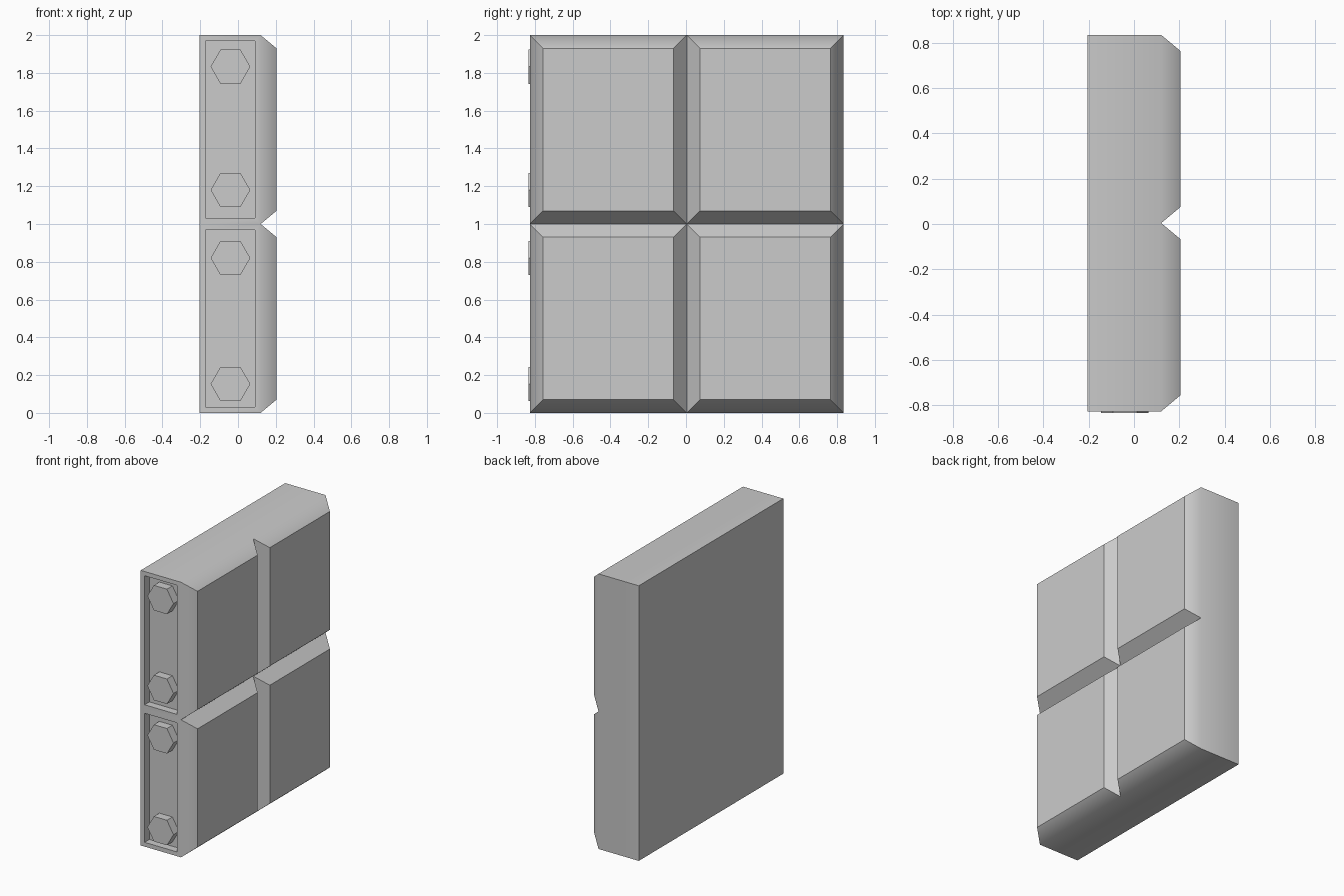
import bpy, bmesh, math
from mathutils import Matrix, Vector

if "Cube" in bpy.data.objects:
    bpy.data.objects.remove(bpy.data.objects["Cube"])

X0, X1 = -0.204, 0.12        # back plane and base of the raised pads
Y0, Y1 = -0.826, 0.834
YC = (Y0 + Y1) / 2
PAD_H, PAD_IN = 0.084, 0.07  # pad height and chamfer inset
POCKET = 0.055


def finish(bm, name, angle):
    bmesh.ops.recalc_face_normals(bm, faces=bm.faces)
    mesh = bpy.data.meshes.new(name)
    bm.to_mesh(mesh)
    bm.free()
    obj = bpy.data.objects.new(name, mesh)
    bpy.context.collection.objects.link(obj)
    bpy.ops.object.select_all(action='DESELECT')
    obj.select_set(True)
    bpy.context.view_layer.objects.active = obj
    bpy.ops.object.shade_smooth_by_angle(angle=math.radians(angle))
    return obj


def facing(bm, direction):
    bm.normal_update()
    return [f for f in bm.faces if f.normal.dot(Vector(direction)) > 0.99]


# Slab, split into quarters
bm = bmesh.new()
bmesh.ops.create_cube(bm, size=1, matrix=Matrix.Translation(((X0 + X1) / 2, YC, 1))
                      @ Matrix.Diagonal((X1 - X0, Y1 - Y0, 2, 1)))
for co, no in (((0, YC, 0), (0, 1, 0)), ((0, 0, 1), (0, 0, 1))):
    bmesh.ops.bisect_plane(bm, geom=bm.verts[:] + bm.edges[:] + bm.faces[:],
                           plane_co=co, plane_no=no)

# Four chamfered pads on the right side
bmesh.ops.inset_individual(bm, faces=facing(bm, (1, 0, 0)), thickness=PAD_IN,
                           depth=PAD_H, use_even_offset=True)

# Two recessed pockets on the front edge
pockets = facing(bm, (0, -1, 0))
bmesh.ops.inset_individual(bm, faces=pockets, thickness=0.031, use_even_offset=True)
for f in bmesh.ops.extrude_discrete_faces(bm, faces=pockets)['faces']:
    bmesh.ops.translate(bm, verts=f.verts, vec=(0, POCKET, 0))
finish(bm, "slab", 45)

# Hex bolts standing in the pockets
front, floor = -0.834, Y0 + POCKET
for i, z in enumerate((0.153, 0.82, 1.18, 1.833)):
    bm = bmesh.new()
    bmesh.ops.create_cone(bm, cap_ends=True, segments=6, radius1=0.105, radius2=0.105,
                          depth=floor - front,
                          matrix=Matrix.Translation((-0.04, (front + floor) / 2, z))
                          @ Matrix.Rotation(math.pi / 2, 4, 'X')
                          @ Matrix.Rotation(math.pi / 2, 4, 'Z'))
    finish(bm, f"hex_bolt_{i + 1}", 30)
